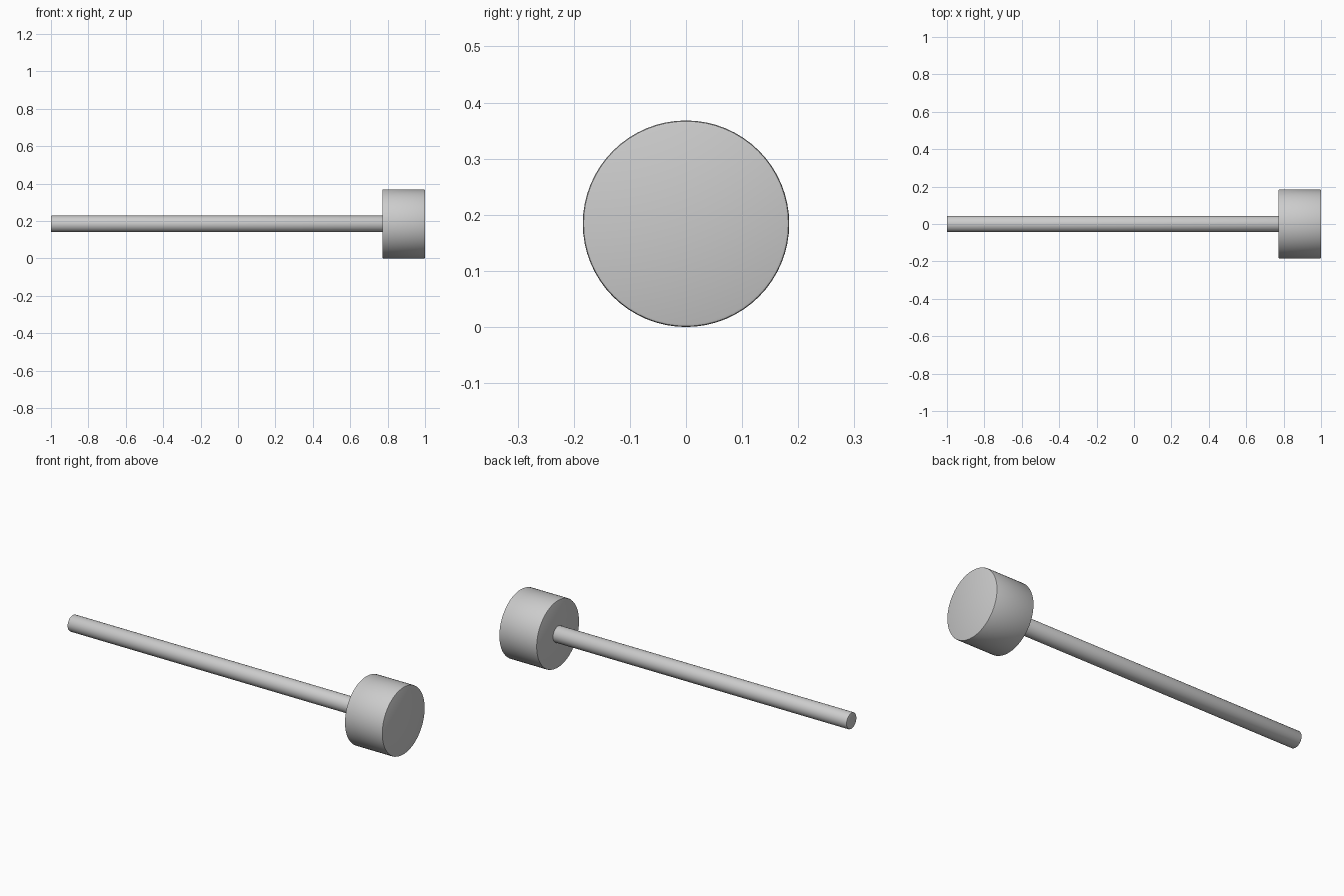
import bpy, math

cube = bpy.data.objects.get("Cube")
if cube:
    bpy.data.objects.remove(cube, do_unlink=True)

AXIS_Z = 0.184

grey = bpy.data.materials.new("plain_grey")
grey.use_nodes = True
colour = (0.6, 0.6, 0.6, 1)
grey.diffuse_color = colour
grey.node_tree.nodes["Principled BSDF"].inputs["Base Color"].default_value = colour


def round_bar(name, x_start, x_end, radius, sides, edge):
    """Cylinder along x with slightly eased rims."""
    bpy.ops.mesh.primitive_cylinder_add(
        vertices=sides, radius=radius, depth=x_end - x_start,
        location=((x_start + x_end) / 2, 0, AXIS_Z),
        rotation=(0, math.pi / 2, 0))
    bar = bpy.context.object
    bar.name = name
    bar.data.materials.append(grey)
    bpy.ops.object.transform_apply(location=False, rotation=True, scale=True)
    bevel = bar.modifiers.new("eased_rim", "BEVEL")
    bevel.width = edge
    bevel.segments = 2
    bevel.limit_method = "ANGLE"
    bevel.angle_limit = math.radians(50)
    bpy.ops.object.modifier_apply(modifier=bevel.name)
    bpy.ops.object.shade_smooth_by_angle(angle=math.radians(35))
    return bar


# Long handle, seated a little way into the head
round_bar("handle", -1.0, 0.79, 0.044, 32, 0.005)

# Drum-shaped head
round_bar("head", 0.772, 1.0, 0.184, 64, 0.005)
